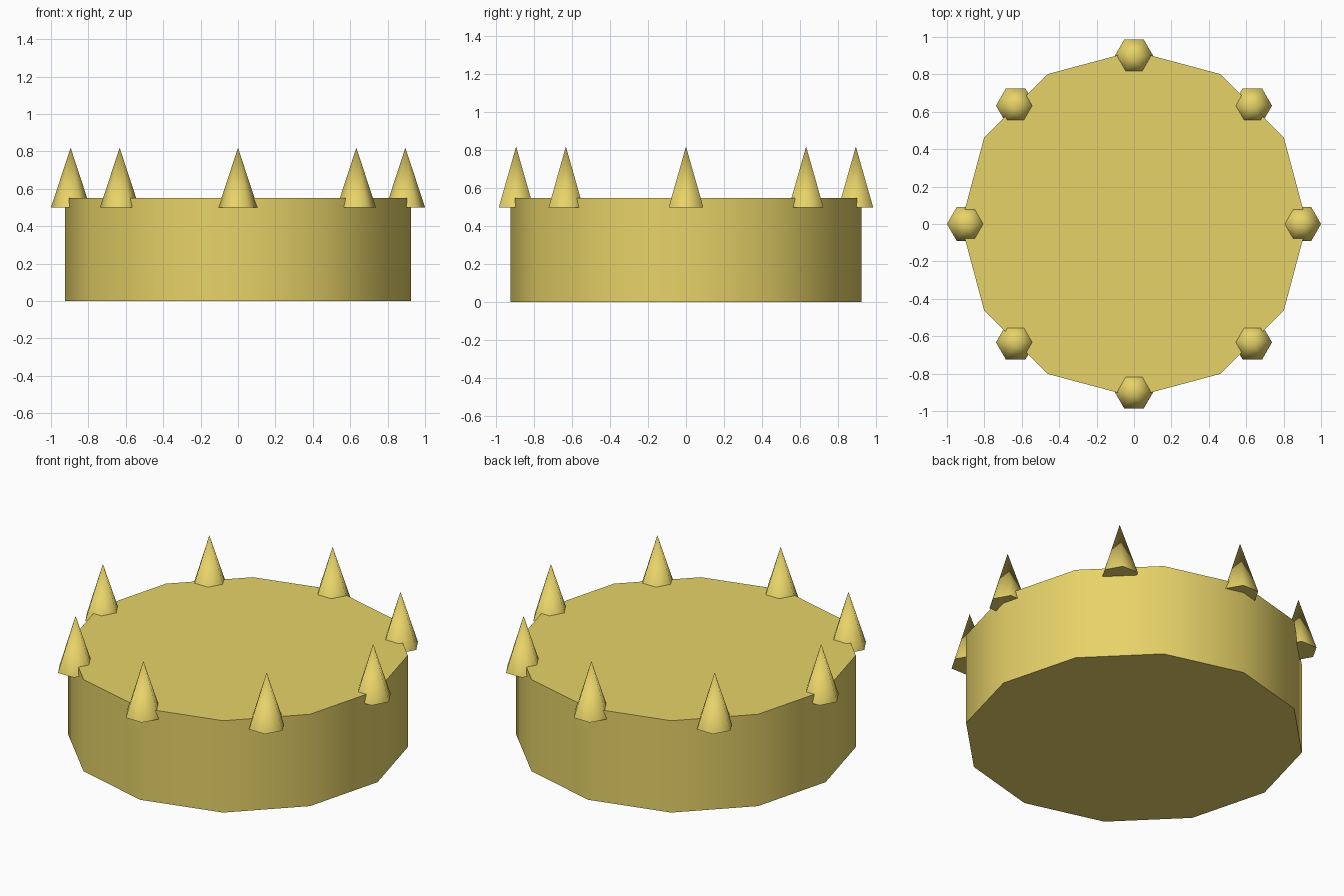
import bpy
from math import cos, sin, pi, radians

if "Cube" in bpy.data.objects:
    bpy.data.objects.remove(bpy.data.objects["Cube"])

SPIKES = 8
RING = 0.895      # distance of spike centres from the axis
SPIKE_R = 0.105

gold = bpy.data.materials.new("gold")
gold.diffuse_color = (0.80, 0.65, 0.14, 1)
gold.use_nodes = True
gold.node_tree.nodes["Principled BSDF"].inputs["Base Color"].default_value = gold.diffuse_color


def finish(name):
    ob = bpy.context.object
    ob.name = name
    ob.data.materials.append(gold)
    bpy.ops.object.transform_apply(location=False, rotation=True, scale=True)
    bpy.ops.object.shade_smooth_by_angle(angle=radians(62))


# Solid twelve-sided band
bpy.ops.mesh.primitive_cylinder_add(vertices=12, radius=0.925, depth=0.55,
                                    location=(0, 0, 0.275))
finish("band")

# Six-sided spikes sunk slightly into the rim, all facing the same way
for i in range(SPIKES):
    a = 2 * pi * i / SPIKES
    bpy.ops.mesh.primitive_cone_add(vertices=6, radius1=SPIKE_R, radius2=0,
                                    depth=0.32, rotation=(0, 0, radians(90)),
                                    location=(RING * cos(a), RING * sin(a), 0.66))
    finish(f"spike_{i + 1}")
